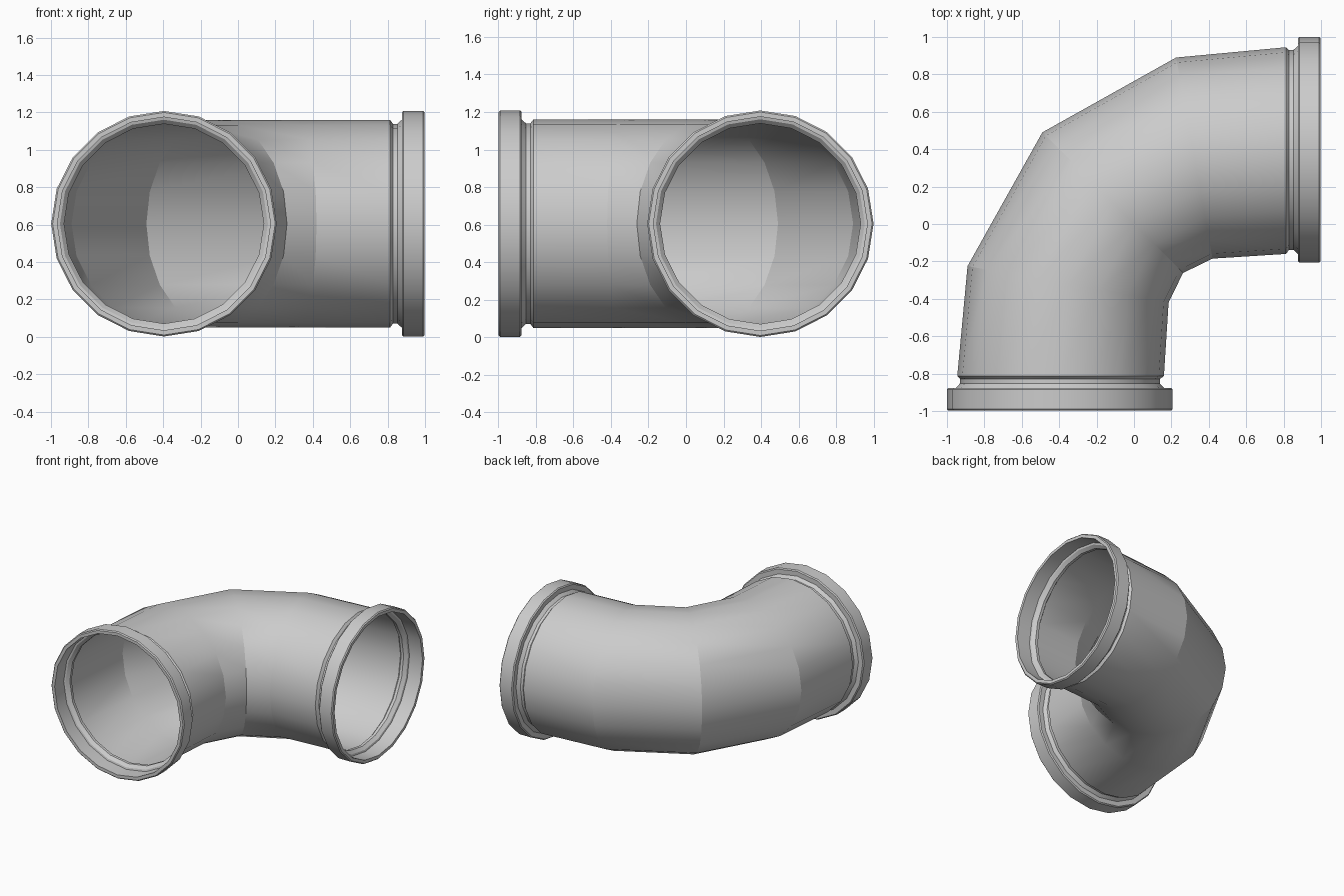
import bpy, bmesh, math
from mathutils import Vector

if "Cube" in bpy.data.objects:
    bpy.data.objects.remove(bpy.data.objects["Cube"])

SIDES = 20
ZC = 0.605      # height of the pipe axis
AX = -0.396     # x of the front opening's axis


def swap(p):
    """Mirror across the elbow's diagonal symmetry plane."""
    return (-p[1], -p[0])


def section(outer, inner, rz):
    """Elliptical ring through an outer-bend and inner-bend point."""
    o, i = Vector((*outer, ZC)), Vector((*inner, ZC))
    c, u = (o + i) / 2, (o - i) / 2
    ring = []
    for k in range(SIDES):
        t = 2 * math.pi * k / SIDES
        ring.append(c + u * math.cos(t) + Vector((0, 0, rz * math.sin(t))))
    return ring


def loft(name, rings, closed=False):
    bm = bmesh.new()
    vs = [[bm.verts.new(p) for p in r] for r in rings]
    n = len(vs)
    for a in range(n if closed else n - 1):
        b = (a + 1) % n
        for k in range(SIDES):
            m = (k + 1) % SIDES
            bm.faces.new((vs[a][k], vs[a][m], vs[b][m], vs[b][k]))
    if closed:
        bmesh.ops.recalc_face_normals(bm, faces=bm.faces)
    me = bpy.data.meshes.new(name)
    bm.to_mesh(me)
    bm.free()
    ob = bpy.data.objects.new(name, me)
    bpy.context.collection.objects.link(ob)
    bpy.ops.object.select_all(action='DESELECT')
    ob.select_set(True)
    bpy.context.view_layer.objects.active = ob
    bpy.ops.object.shade_smooth_by_angle(angle=math.radians(20))
    return ob


def round_section(y, r):
    return (AX - r, y), (AX + r, y), r


# elbow pipe: neck groove, straight run, first bend, then mirrored
half = [
    round_section(-0.876, 0.556),
    round_section(-0.852, 0.534),
    round_section(-0.829, 0.534),
    ((-0.945, -0.813), (0.16, -0.813), 0.555),
    ((-0.89, -0.225), (0.185, -0.42), 0.555),
]
middle = ((-0.49, 0.49), (0.262, -0.262), 0.555)
other = [(swap(o), swap(i), r) for o, i, r in reversed(half)]
loft("elbow_pipe", [section(*s) for s in half + [middle] + other])

# end collars: closed profile (y, radius) with chamfered rim
collar = [(-0.876, 0.556), (-0.876, 0.595), (-0.884, 0.603),
          (-0.990, 0.603), (-0.998, 0.595), (-0.998, 0.570),
          (-0.880, 0.570)]
specs = [round_section(y, r) for y, r in collar]
loft("front_collar", [section(*s) for s in specs], closed=True)
loft("side_collar", [section(swap(o), swap(i), r) for o, i, r in specs],
     closed=True)
